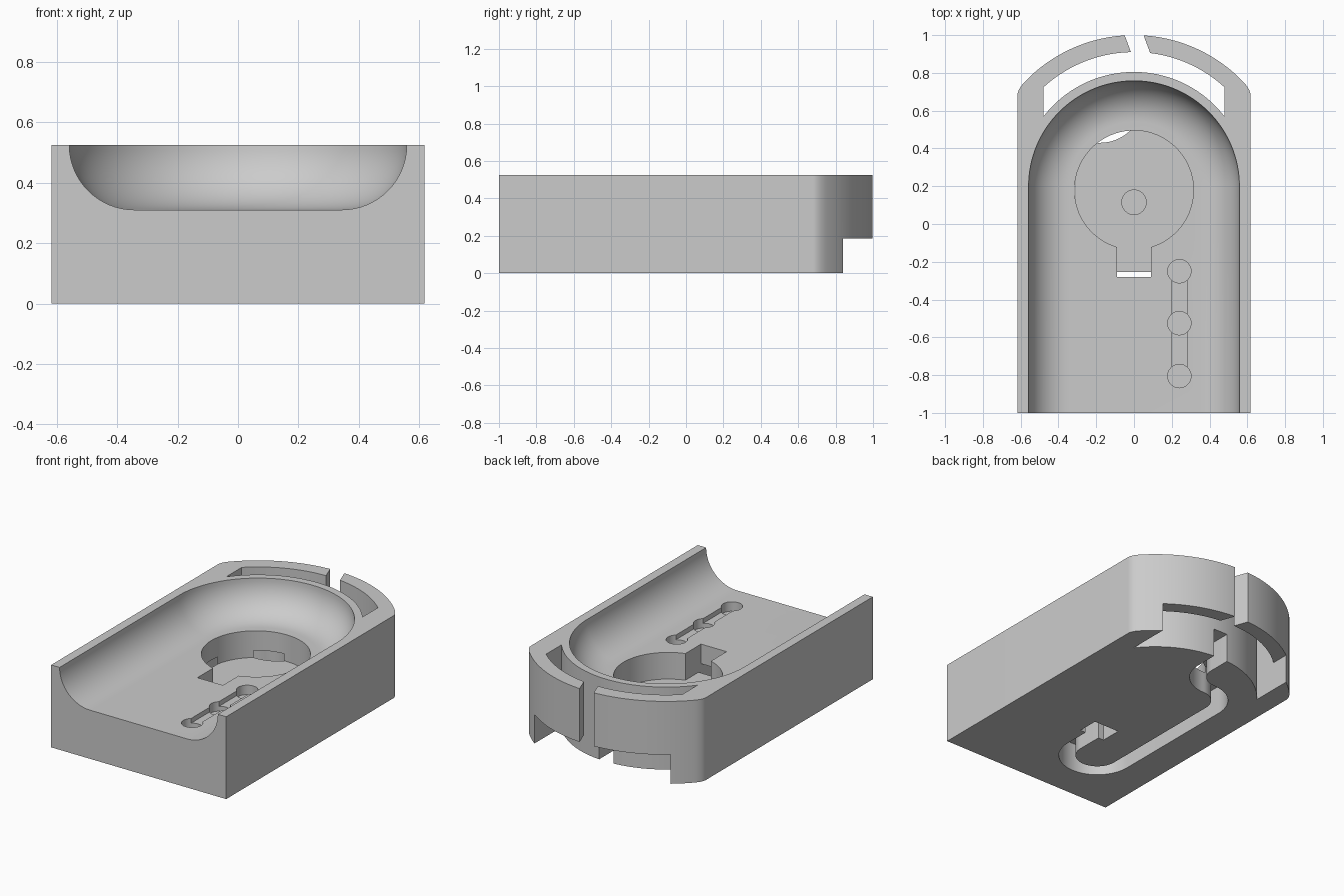
import bpy, bmesh, math
from mathutils import Vector

cube = bpy.data.objects.get("Cube")
if cube:
    bpy.data.objects.remove(cube, do_unlink=True)

HALF, TOP, FLOOR = 0.617, 0.525, 0.31
HUB = (0, 0.2)          # shared centre of the rounded back end
NOTCH_Z = 0.185         # height of the cable groove and back notch

grey = bpy.data.materials.new("light grey")
grey.use_nodes = True
grey.diffuse_color = (0.6, 0.6, 0.6, 1)
grey.node_tree.nodes["Principled BSDF"].inputs["Base Color"].default_value = (0.6, 0.6, 0.6, 1)


def arc(centre, r, a0, a1, n=32):
    """Points along an arc, angles in degrees."""
    angles = [math.radians(a0 + (a1 - a0) * i / n) for i in range(n + 1)]
    return [(centre[0] + r * math.cos(a), centre[1] + r * math.sin(a)) for a in angles]


def loft(name, layers):
    """Solid through stacked outlines, each given as (points, z)."""
    bm = bmesh.new()
    rings = [[bm.verts.new((x, y, z)) for x, y in pts] for pts, z in layers]
    for low, high in zip(rings, rings[1:]):
        for i in range(len(low)):
            j = (i + 1) % len(low)
            bm.faces.new((low[i], low[j], high[j], high[i]))
    bm.faces.new(rings[0][::-1])
    bm.faces.new(rings[-1])
    bmesh.ops.recalc_face_normals(bm, faces=bm.faces)
    mesh = bpy.data.meshes.new(name)
    bm.to_mesh(mesh)
    bm.free()
    obj = bpy.data.objects.new(name, mesh)
    bpy.context.collection.objects.link(obj)
    return obj


def prism(name, pts, z0, z1):
    return loft(name, [(pts, z0), (pts, z1)])


def box(name, x0, x1, y0, y1, z0, z1):
    return prism(name, [(x0, y0), (x1, y0), (x1, y1), (x0, y1)], z0, z1)


def ring_segment(inner, outer, half_width):
    """Arched band around the hub, cut off straight at the sides."""
    a = math.degrees(math.acos(half_width / inner))
    b = math.degrees(math.acos(half_width / outer))
    return arc(HUB, outer, b, 180 - b, 48) + arc(HUB, inner, 180 - a, a, 48)


def ribbon(path, width):
    """Outline of a band of constant width along a path."""
    pts = [Vector(p) for p in path]
    left, right = [], []
    for i, p in enumerate(pts):
        d = (pts[min(i + 1, len(pts) - 1)] - pts[max(i - 1, 0)]).normalized()
        side = Vector((-d.y, d.x)) * width / 2
        left.append(tuple(p + side))
        right.append(tuple(p - side))
    return left + right[::-1]


# Body: straight sides, arched back with softened corners
corner = [Vector((HALF, 0.68)), Vector((HALF, 0.709)), Vector(arc(HUB, 0.8, 43, 44, 1)[0])]
soft = []
for i in range(8):
    t = i / 8
    soft.append(tuple(corner[0] * (1 - t) ** 2 + corner[1] * 2 * t * (1 - t) + corner[2] * t * t))
outline = [(-HALF, -1), (HALF, -1)] + soft + arc(HUB, 0.8, 43, 137, 64)
outline += [(-x, y) for x, y in reversed(soft)]
body = prism("holder_body", outline, 0, TOP)

cutters = []

# Dished tray, open at the front, with a rounded floor edge
R, FILLET = 0.558, TOP - FLOOR
layers = []
for i in range(17):
    a = math.pi / 2 * i / 16
    r = R - FILLET * (1 - math.sin(a))
    z = TOP - FILLET * math.cos(a)
    layers.append(([(r, -1.2)] + arc(HUB, r, 0, 180, 64) + [(-r, -1.2)], z))
layers.append((layers[-1][0], 0.7))
cutters.append(loft("tray_cutter", layers))

# Back slot, lower notch and slanted gap in the outer rim
cutters.append(prism("slot_cutter", ring_segment(0.605, 0.71, 0.48), -0.1, 0.7))
cutters.append(prism("notch_cutter", ring_segment(0.65, 0.95, 0.48), -0.1, NOTCH_Z))
cutters.append(prism("gap_cutter", [(-0.068, 1.05), (0.004, 0.855), (0.104, 0.855), (0.032, 1.05)],
                     -0.1, 0.7))

# Round pocket with a tab, and its small centre hole
disc = (0, 0.18)
spread = math.degrees(math.asin(0.09 / 0.315))
keyhole = arc(disc, 0.315, -90 + spread, 270 - spread, 72) + [(-0.09, -0.28), (0.09, -0.28)]
cutters.append(prism("pocket_cutter", keyhole, 0.14, 0.4))
cutters.append(prism("centre_hole_cutter", arc((0, 0.115), 0.065, 0, 348.75, 31), 0.08, 0.2))

# Row of three holes joined by a shallow channel
for y in (-0.25, -0.525, -0.805):
    cutters.append(prism("row_hole_cutter", arc((0.24, y), 0.062, 0, 348.75, 31), 0.25, 0.4))
cutters.append(box("channel_cutter", 0.2, 0.28, -0.805, -0.25, 0.28, 0.4))

# Cable groove underneath: loops forward, along one side and out of the back
bend = 0.18
path = [(0, -0.3)] + arc((-bend, -0.555), bend, 0, -180)
path += arc((-bend, 0.3), bend, 180, 90, 20)
path += arc((-bend, 0.3 + 2 * bend), bend, -90, 0, 20)[1:] + [(0, 0.84)]
cutters.append(prism("groove_cutter", ribbon(path, 0.1), -0.1, NOTCH_Z))
cutters.append(box("groove_head_cutter", -0.09, 0.09, -0.39, -0.255, -0.1, NOTCH_Z))

# Cut everything out of the body
bpy.context.view_layer.objects.active = body
for cutter in cutters:
    mod = body.modifiers.new("cut", "BOOLEAN")
    mod.operation = "DIFFERENCE"
    mod.solver = "EXACT"
    mod.object = cutter
    bpy.ops.object.modifier_apply(modifier=mod.name)
    bpy.data.objects.remove(cutter, do_unlink=True)

body.data.materials.clear()
body.data.materials.append(grey)
for o in bpy.context.selected_objects:
    o.select_set(False)
body.select_set(True)
bpy.ops.object.shade_smooth_by_angle(angle=math.radians(30))
